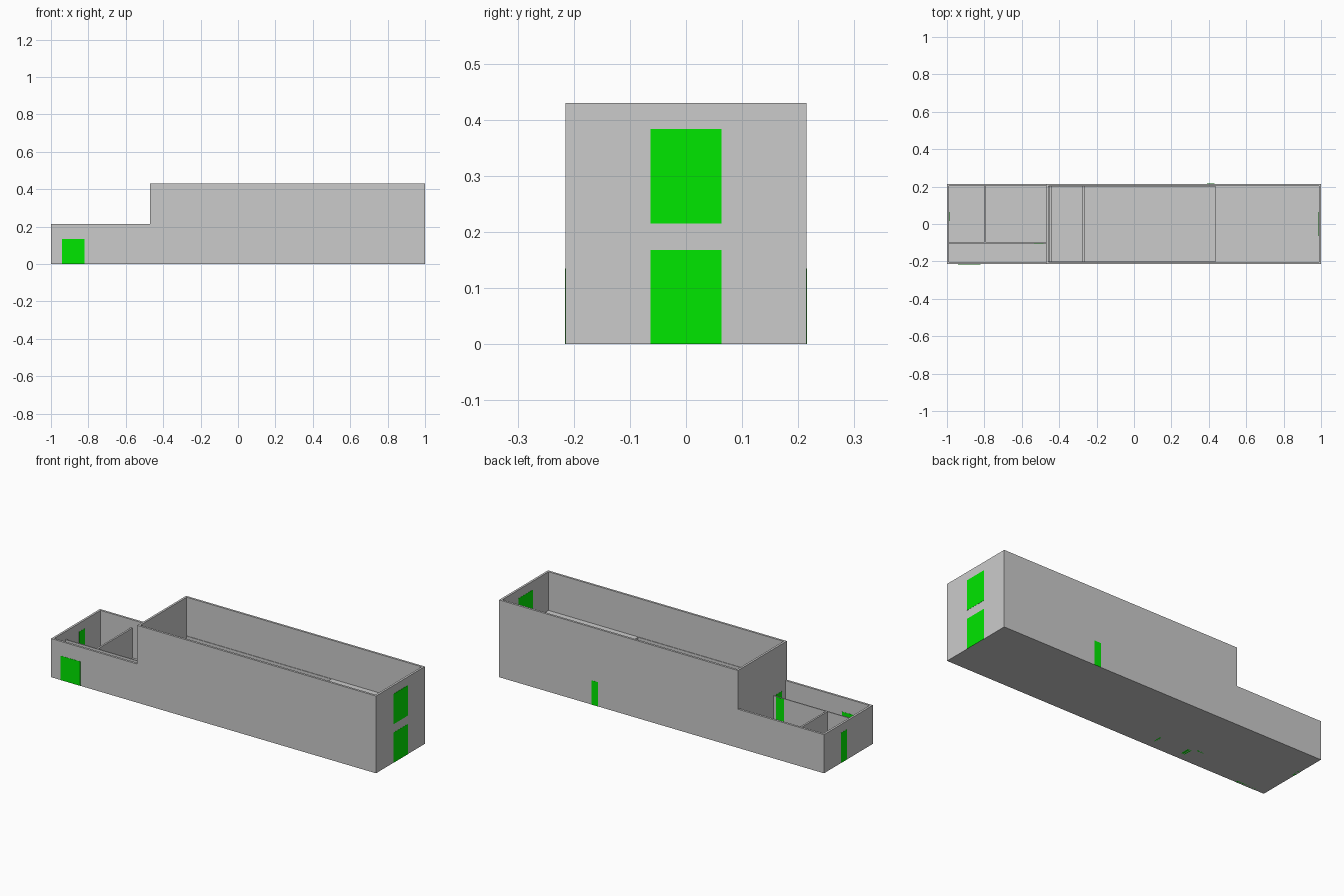
import bpy, bmesh

if "Cube" in bpy.data.objects:
    bpy.data.objects.remove(bpy.data.objects["Cube"])

green = bpy.data.materials.new("door_green")
green.diffuse_color = (0.0, 0.8, 0.0, 1)
green.use_nodes = True
green.node_tree.nodes["Principled BSDF"].inputs["Base Color"].default_value = green.diffuse_color


def finish(name, bm, mat=None):
    bmesh.ops.recalc_face_normals(bm, faces=bm.faces)
    me = bpy.data.meshes.new(name)
    bm.to_mesh(me)
    bm.free()
    ob = bpy.data.objects.new(name, me)
    bpy.context.collection.objects.link(ob)
    if mat:
        me.materials.append(mat)
    return ob


def box(name, x, y, z, mat=None):
    bm = bmesh.new()
    bmesh.ops.create_cube(bm, size=1)
    for v in bm.verts:
        for i, (a, b) in enumerate((x, y, z)):
            v.co[i] = a if v.co[i] < 0 else b
    return finish(name, bm, mat)


def slab_y(name, profile, y0, y1):
    # x/z profile extruded along y
    bm = bmesh.new()
    face = bm.faces.new([bm.verts.new((x, y0, z)) for x, z in profile])
    ext = bmesh.ops.extrude_face_region(bm, geom=[face])["geom"]
    for v in ext:
        if isinstance(v, bmesh.types.BMVert):
            v.co.y = y1
    return finish(name, bm)


W, T = 0.215, 0.012          # half depth, wall thickness
LOW, HIGH = 0.215, 0.43      # heights of the two wings
STEP = -0.47                 # where the tall wing begins
ROOM = 0.17                  # partition height
IN = W - T
E = 0.001                    # doors stand proud of their walls

# Stepped long walls, front and back
outline = [(-1, 0), (1, 0), (1, HIGH), (STEP, HIGH), (STEP, LOW), (-1, LOW)]
slab_y("front_wall", outline, -W, -IN)
slab_y("back_wall", outline, IN, W)

# End walls, step wall, ground floor and upper floor
box("left_wall", (-1, -1 + T), (-IN, IN), (0, LOW))
box("right_wall", (1 - T, 1), (-IN, IN), (0, HIGH))
box("step_wall", (STEP, STEP + T), (-IN, IN), (0, HIGH))
box("ground_floor", (-1 + T, 1 - T), (-IN, IN), (0, 0.003))
box("upper_floor", (0.435, 1 - T), (-IN, IN), (0.2, LOW))

# Slim ledges along the tall wing at first-floor level
for name, s in (("front_ledge", -1), ("back_ledge", 1)):
    y = sorted((s * IN, s * (IN - 0.003)))
    box(name, (STEP + T, 0.435), y, (0.2, LOW))

# Interior partitions
box("corridor_partition", (-1 + T, STEP), (-0.105, -0.099), (0, ROOM))
box("office_partition", (-0.801, -0.791), (-0.099, IN), (0, ROOM))
box("lobby_partition", (-0.452, -0.442), (-IN, IN), (0, ROOM))
box("hall_partition", (-0.275, -0.265), (-IN, IN), (0, ROOM))

# Doors set through the walls
doors = {
    "front_door": ((-0.94, -0.82), (-W - E, -IN + E), (0, 0.135)),
    "right_door_lower": ((1 - T - E, 1 + E), (-0.063, 0.063), (0, 0.168)),
    "right_door_upper": ((1 - T - E, 1 + E), (-0.063, 0.063), (0.215, 0.383)),
    "back_door": ((0.39, 0.43), (IN - E, W + E), (0, 0.135)),
    "left_door": ((-1 - E, -1 + T + E), (0.015, 0.065), (0, 0.168)),
    "corridor_door": ((-0.535, -0.485), (-0.105 - E, -0.099 + E), (0, 0.168)),
    "step_door": ((STEP - E, STEP + T + E), (-0.17, -0.12), (0, 0.168)),
    "lobby_door": ((-0.452 - E, -0.442 + E), (-0.17, -0.12), (0, 0.168)),
    "hall_door": ((-0.275 - E, -0.265 + E), (-0.17, -0.12), (0, 0.168)),
}
for name, (x, y, z) in doors.items():
    box(name, x, y, z, green)
